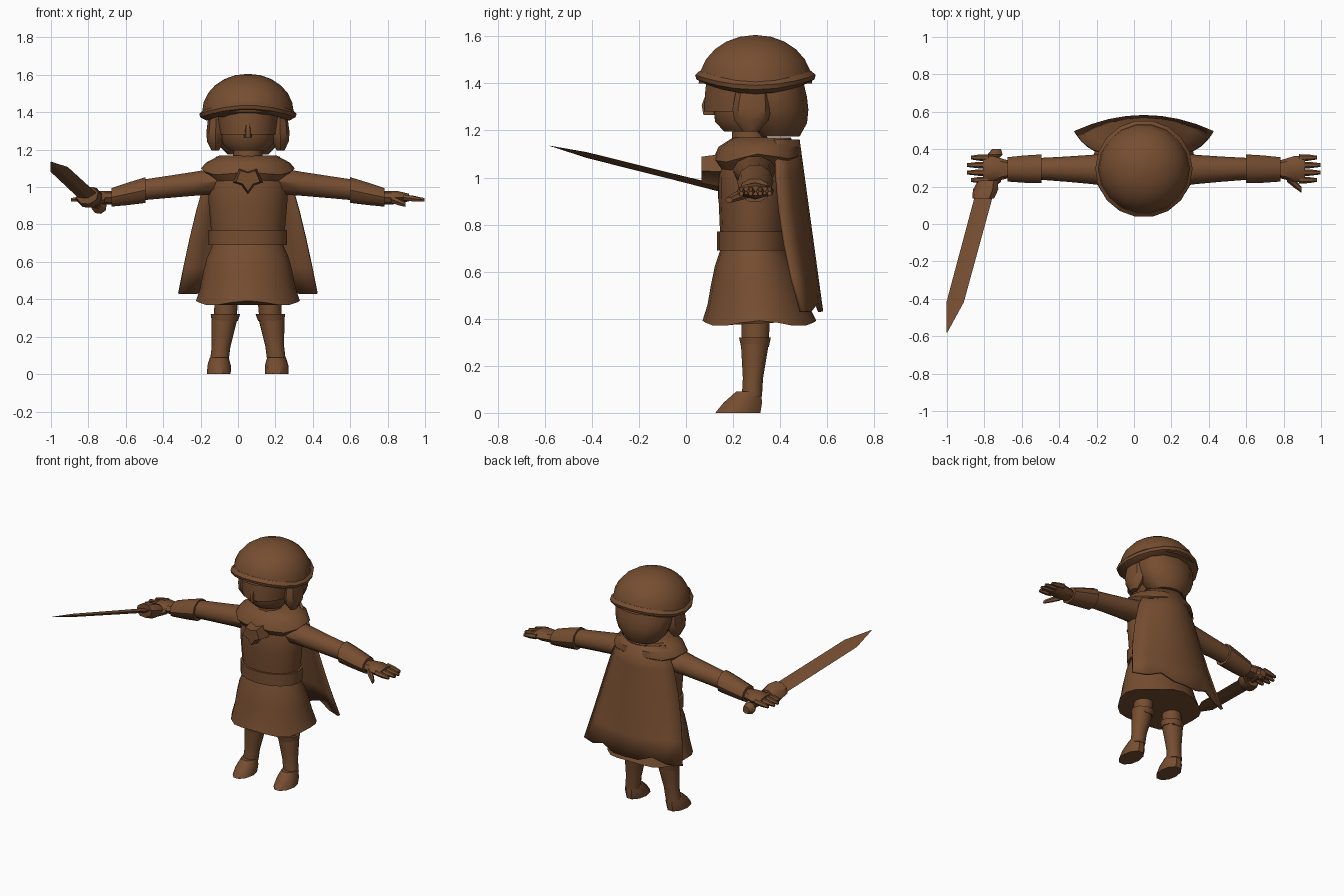
import bpy, bmesh
from math import sin, cos, pi, radians
from mathutils import Vector

if "Cube" in bpy.data.objects:
    bpy.data.objects.remove(bpy.data.objects["Cube"], do_unlink=True)

MIDLINE = Vector((0.053, 0, 0))
BROWN = (0.18, 0.075, 0.03, 1)
brown = bpy.data.materials.new("warm brown")
brown.use_nodes = True
brown.diffuse_color = BROWN
brown.node_tree.nodes["Principled BSDF"].inputs["Base Color"].default_value = BROWN


def finish(name, bm, angle=40):
    bmesh.ops.recalc_face_normals(bm, faces=bm.faces)
    mesh = bpy.data.meshes.new(name)
    bm.to_mesh(mesh)
    bm.free()
    mesh.materials.append(brown)
    part = bpy.data.objects.new(name, mesh)
    bpy.context.collection.objects.link(part)
    bpy.ops.object.select_all(action="DESELECT")
    part.select_set(True)
    bpy.context.view_layer.objects.active = part
    bpy.ops.object.shade_smooth_by_angle(angle=radians(angle))
    return part


def bridge(bm, rows, closed):
    """Join neighbouring rows of vertices with quads."""
    count = len(rows[0])
    for low, high in zip(rows, rows[1:]):
        for i in range(count if closed else count - 1):
            j = (i + 1) % count
            bm.faces.new((low[i], low[j], high[j], high[i]))
    if closed:
        bm.faces.new(rows[0])
        bm.faces.new(rows[-1])


def tube(name, start, end, radii, stretch=(1, 1), sides=12, mirror=1, roll=0, lift=None, steps=None, angle=40):
    """Rings from start to end, square to the main axis; stretch scales each ring's second radius."""
    start, end = Vector(start), Vector(end)
    travel = [abs(c) for c in end - start]
    main = travel.index(max(travel))
    first, second = [axis for axis in range(3) if axis != main]
    steps = steps or [k / (len(radii) - 1) for k in range(len(radii))]
    bm = bmesh.new()
    rows = []
    for step, radius in zip(steps, radii):
        row = []
        flat = stretch[0] + (stretch[1] - stretch[0]) * step
        for i in range(sides):
            turn = 2 * pi * i / sides
            u, v = radius * cos(turn), radius * flat * sin(turn)
            point = start.lerp(end, step)
            point[first] += u * cos(roll) - v * sin(roll)
            point[second] += u * sin(roll) + v * cos(roll)
            if lift:
                point.z += lift(point, turn)
            point.x *= mirror
            row.append(bm.verts.new(point + MIDLINE))
        rows.append(row)
    bridge(bm, rows, closed=True)
    return finish(name, bm, angle)


# Hat: domed crown over a rolled brim that rises at front and back
def brim_rise(point, turn):
    return 0.045 * sin(turn) ** 2


arc = [pi / 2 * k / 6 for k in range(7)]
tube("hat_crown", (0, 0.295, 1.4), (0, 0.295, 1.605), [0.24 * cos(a) + 0.005 for a in arc],
     sides=18, steps=[sin(a) for a in arc])
tube("hat_brim", (0, 0.295, 1.355), (0, 0.295, 1.41), (0.22, 0.255, 0.26, 0.24), sides=18, lift=brim_rise)

# Head: narrow jaw under a wider face, with nose and neck
tube("jaw", (0, 0.26, 1.195), (0, 0.26, 1.28), (0.1, 0.14, 0.145), sides=14)
tube("face", (0, 0.26, 1.28), (0, 0.27, 1.42), (0.155, 0.165, 0.17), (1.2, 1.1), sides=14)
tube("nose", (0, 0.1, 1.265), (0, 0.1, 1.35), (0.02, 0.022, 0.01), (1.5, 2), sides=6)
tube("neck", (0, 0.27, 1.1), (0, 0.27, 1.22), (0.085, 0.075), sides=10)

# Hair: rounded back mass and a lock beside each cheek
tube("back_hair", (0, 0.395, 1.175), (0, 0.36, 1.4), (0.11, 0.165, 0.19, 0.2, 0.2), (0.8, 0.7))
for side, mirror in (("left", 1), ("right", -1)):
    tube(side + "_hair_lock", (0.175, 0.275, 1.195), (0.17, 0.285, 1.39), (0.02, 0.045, 0.05, 0.045, 0.04),
         (1.6, 1.7), sides=8, mirror=mirror)

# Tunic and belt
tube("tunic", (0, 0.285, 0.68), (0, 0.29, 1.14), (0.185, 0.2, 0.21, 0.215, 0.165), (0.72, 0.7), sides=16)
tube("belt", (0, 0.285, 0.69), (0, 0.285, 0.77), (0.21, 0.21), (0.73, 0.73), sides=16)


# Flared skirt with a wavy hem
def hem_wave(point, turn):
    return 0.012 * cos(4 * turn) if point.z < 0.4 else 0


tube("skirt", (0, 0.285, 0.7), (0, 0.312, 0.38), (0.185, 0.22, 0.24, 0.255, 0.278), (0.74, 0.87),
     sides=20, lift=hem_wave)


# Hood collar that droops at the front
def droop(point, turn):
    return 0.01 * cos(4 * turn) - 0.02 * max(0, -sin(turn)) if point.z < 1.12 else 0


tube("hood_collar", (0, 0.295, 1.05), (0, 0.32, 1.17), (0.21, 0.25, 0.225, 0.15), (0.72, 0.8),
     sides=16, lift=droop)

# Collar knot: a half outline mirrored into a winged pendant, smaller at the front
half = [Vector(p) for p in ((0.035, 1.01), (0.08, 1.025), (0.05, 1.1))]
outline = [Vector((0, 0.96))] + half + [Vector((0, 1.085))]
outline += [Vector((-p.x, p.y)) for p in reversed(half)]
centre = Vector((0, 1.04))
bm = bmesh.new()
rows = []
for depth, scale in ((0.15, 1), (0.065, 0.8)):
    corners = [centre.lerp(p, scale) for p in outline]
    rows.append([bm.verts.new(Vector((p.x, depth, p.y)) + MIDLINE) for p in corners])
bridge(bm, rows, closed=True)
finish("collar_knot", bm)

# Cape: curved sheet that widens toward a ragged hem
bm = bmesh.new()
rows = []
for level in range(6):
    t = level / 5
    width = 0.165 + 0.205 * t ** 0.7
    middle, edge = 0.475 + 0.1 * t, 0.38 + 0.11 * t * t
    row = []
    for k in range(-4, 5):
        across = k / 4
        rag = 0.035 if level == 5 and abs(k) == 2 else 0
        point = Vector((width * across, middle + (edge - middle) * across ** 2, 1.16 - 0.73 * t + rag))
        row.append(bm.verts.new(point + MIDLINE))
    rows.append(row)
bridge(bm, rows, closed=False)
cape = finish("cape", bm)
cloth = cape.modifiers.new("thickness", "SOLIDIFY")
cloth.thickness = 0.016
cloth.offset = 0
tube("cape_shoulders", (0, 0.39, 1.07), (0, 0.375, 1.17), (0.2, 0.18, 0.14), (0.45, 0.5))

for side, mirror in (("left", 1), ("right", -1)):
    # Arm and open hand
    tube(side + "_sleeve", (0.14, 0.29, 1.035), (0.56, 0.295, 0.985), (0.095, 0.078, 0.067, 0.058),
         (0.8, 1), sides=10, mirror=mirror)
    tube(side + "_cuff", (0.547, 0.295, 0.984), (0.73, 0.292, 0.945), (0.077, 0.073, 0.065),
         (0.94, 0.8), sides=10, mirror=mirror)
    tube(side + "_hand", (0.7, 0.292, 0.943), (0.86, 0.295, 0.944), (0.04, 0.055, 0.07, 0.068),
         (0.85, 0.3), sides=8, mirror=mirror)
    for finger in range(4):
        y = 0.235 + 0.04 * finger
        reach = 0.955 - 0.02 * abs(finger - 1.5)
        tube(f"{side}_finger_{finger + 1}", (0.83, y, 0.945), (reach, y, 0.932), (0.018, 0.017, 0.01),
             sides=6, mirror=mirror)
    tube(side + "_thumb", (0.765, 0.255, 0.935), (0.842, 0.183, 0.905), (0.03, 0.025, 0.016),
         (0.75, 0.8), sides=6, mirror=mirror)

    # Leg, boot and turned cuff
    tube(side + "_leg", (0.122, 0.295, 0.28), (0.11, 0.295, 0.5), (0.06, 0.066), sides=10, mirror=mirror)
    tube(side + "_boot_shaft", (0.153, 0.28, 0.07), (0.125, 0.293, 0.3), (0.05, 0.05, 0.06, 0.07),
         (0.9, 0.9), sides=10, mirror=mirror)
    tube(side + "_boot_foot", (0.155, 0.22, 0), (0.153, 0.265, 0.09), (0.063, 0.063, 0.05),
         (1.6, 1.1), sides=10, mirror=mirror)
    tube(side + "_boot_cuff", (0.124, 0.293, 0.285), (0.12, 0.293, 0.32), (0.07, 0.079),
         (0.9, 0.9), sides=10, mirror=mirror)

# Sword: every piece lies on one line from pommel to tip
pommel = Vector((-0.735, 0.4, 0.89)) - MIDLINE
tip = Vector((-1, -0.58, 1.135)) - MIDLINE


def sword_piece(name, begin, finish_at, radii, **options):
    tube("sword_" + name, pommel.lerp(tip, begin), pommel.lerp(tip, finish_at), radii, roll=radians(15), **options)


sword_piece("pommel", 0, 0.06, (0.025, 0.042, 0.02), sides=8)
sword_piece("grip", 0, 0.25, (0.02, 0.022), sides=8)
sword_piece("guard", 0.17, 0.27, (0.055, 0.07, 0.06), stretch=(0.8, 0.8), sides=8)
sword_piece("blade", 0.25, 1, (0.05, 0.048, 0.002), stretch=(0.3, 0.2), sides=4, steps=[0, 0.78, 1], angle=15)
